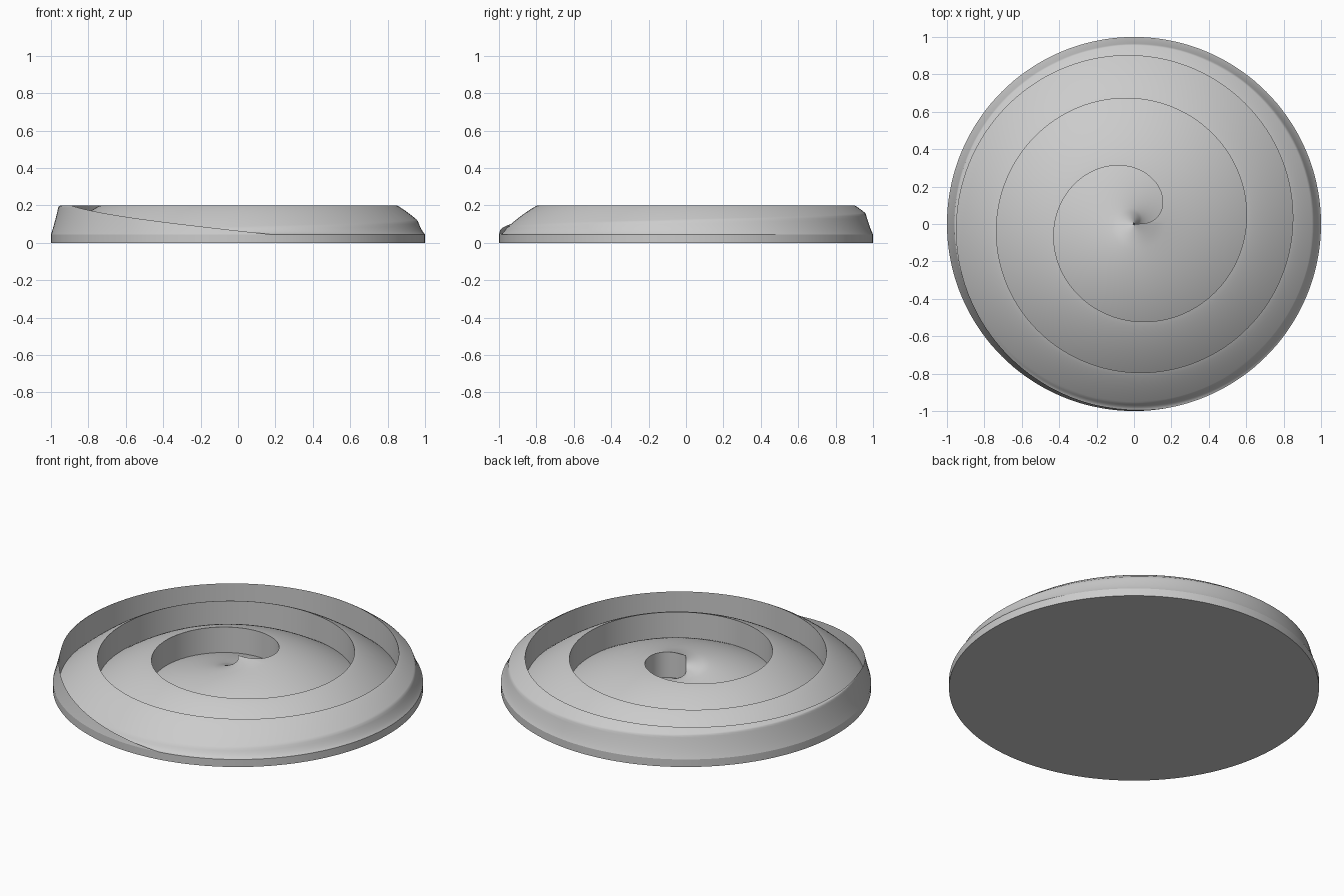
import bpy
import bmesh
import math

cube = bpy.data.objects.get("Cube")
if cube:
    bpy.data.objects.remove(cube, do_unlink=True)

PITCH = 0.36            # growth of radius squared per turn
TURNS = 1 / PITCH       # turns until the spiral reaches the rim
BASE_Z, TOP_Z = 0.045, 0.2
RIM_R = 0.96            # radius where the rim starts to fall away
STEPS = 144             # steps per turn
CROSS = 26              # samples across one arm

grey = bpy.data.materials.new("light grey")
grey.use_nodes = True
grey.diffuse_color = (0.6, 0.6, 0.6, 1)
grey.node_tree.nodes["Principled BSDF"].inputs["Base Color"].default_value = (0.6, 0.6, 0.6, 1)


def point(t, p):
    """Point at spiral turn t, a fraction p of the way out to the next arm."""
    r = math.sqrt(max(0.0, PITCH * (t + p)))
    rim = min(1.0, max(0.0, (1 - r) / (1 - RIM_R)))
    z = BASE_Z + rim * (0.003 + (TOP_Z - BASE_Z - 0.003) * (1 - p ** 1.1))
    a = 2 * math.pi * t
    return (r * math.cos(a), r * math.sin(a), z)


def strip(name, rows):
    """Skin neighbouring rows of points with quads."""
    bm = bmesh.new()
    grid = [[bm.verts.new(co) for co in row] for row in rows]
    for a, b in zip(grid, grid[1:]):
        for i in range(len(a) - 1):
            bm.faces.new((a[i], a[i + 1], b[i + 1], b[i]))
    bmesh.ops.remove_doubles(bm, verts=bm.verts, dist=1e-5)
    finish(name, bm)


def finish(name, bm):
    mesh = bpy.data.meshes.new(name)
    bm.to_mesh(mesh)
    bm.free()
    mesh.materials.append(grey)
    obj = bpy.data.objects.new(name, mesh)
    bpy.context.collection.objects.link(obj)
    bpy.ops.object.select_all(action="DESELECT")
    obj.select_set(True)
    bpy.context.view_layer.objects.active = obj
    bpy.ops.object.shade_smooth_by_angle(angle=math.radians(40))


# Sloping top: one arm wound from the centre out to the rim
count = round((TURNS + 1) * STEPS)
ramp = []
for k in range(count + 1):
    t = -1 + (TURNS + 1) * k / count
    lo, hi = max(0.0, -t), min(1.0, TURNS - t)
    ramp.append([point(t, lo + (hi - lo) * i / CROSS) for i in range(CROSS + 1)])
strip("spiral_ramp", ramp)

# Upright inner wall along the spiral
count = round(TURNS * STEPS)
wall = []
for k in range(count + 1):
    t = TURNS * k / count
    wall.append([point(t, 0.0), point(t - 1, 1.0)])
strip("spiral_wall", wall)

# Flat round base
bm = bmesh.new()
bmesh.ops.create_cone(bm, cap_ends=True, segments=STEPS, radius1=1, radius2=1, depth=BASE_Z)
bmesh.ops.translate(bm, verts=bm.verts, vec=(0, 0, BASE_Z / 2))
finish("base_disc", bm)
